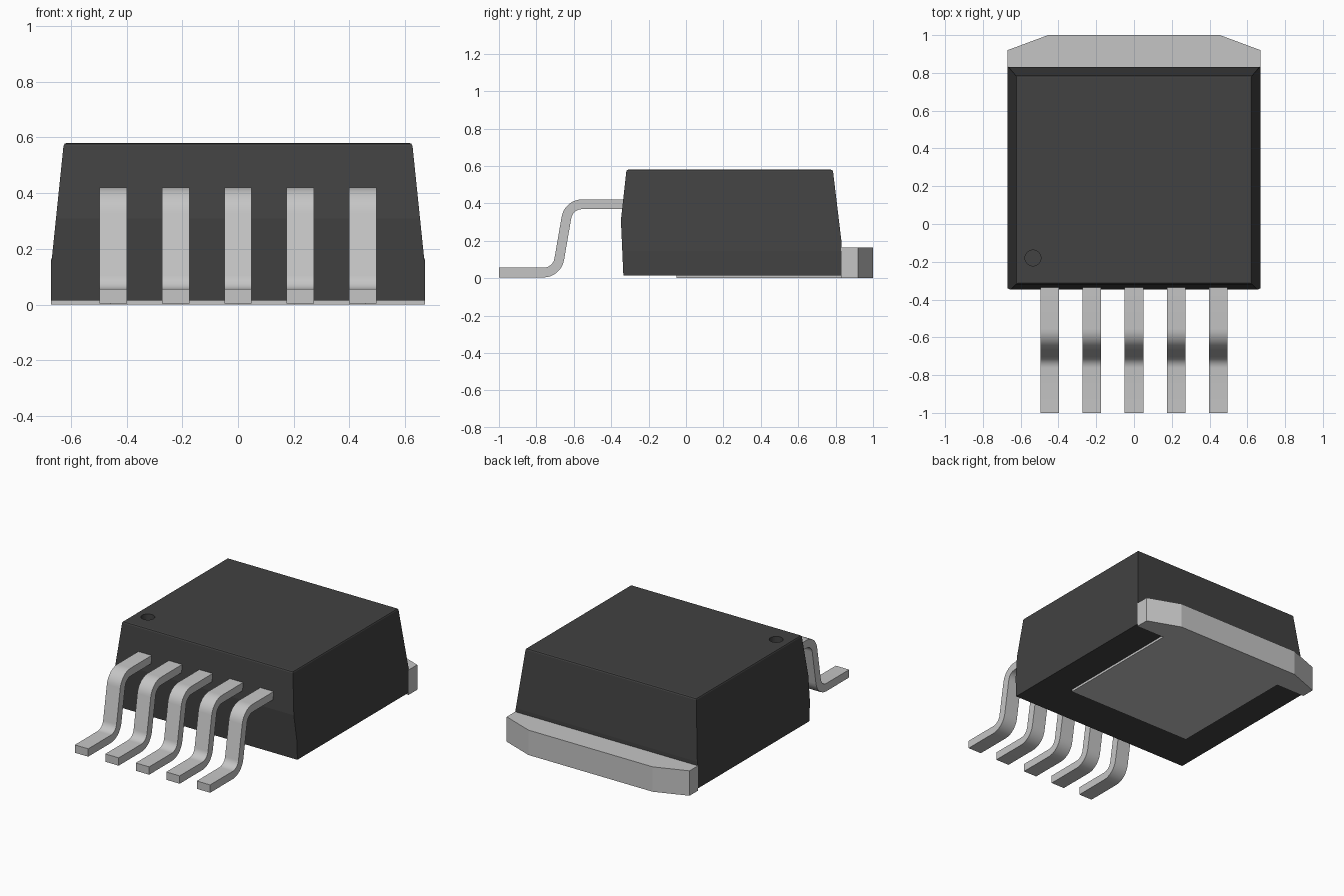
import bpy, bmesh, math
from mathutils import Vector

if "Cube" in bpy.data.objects:
    bpy.data.objects.remove(bpy.data.objects["Cube"], do_unlink=True)


def material(name, value):
    m = bpy.data.materials.new(name)
    m.use_nodes = True
    m.diffuse_color = (value, value, value, 1)
    bsdf = next(n for n in m.node_tree.nodes if n.type == 'BSDF_PRINCIPLED')
    bsdf.inputs["Base Color"].default_value = m.diffuse_color
    return m


black = material("black plastic", 0.054)
metal = material("tinned metal", 0.56)


def add_object(name, bm, mat):
    bmesh.ops.recalc_face_normals(bm, faces=bm.faces)
    mesh = bpy.data.meshes.new(name)
    bm.to_mesh(mesh)
    bm.free()
    mesh.materials.append(mat)
    ob = bpy.data.objects.new(name, mesh)
    bpy.context.collection.objects.link(ob)
    return ob


def select_only(ob):
    bpy.ops.object.select_all(action='DESELECT')
    ob.select_set(True)
    bpy.context.view_layer.objects.active = ob


def prism(name, outline, offset, mat):
    """Extrude a closed outline of 3D points by an offset."""
    bm = bmesh.new()
    face = bm.faces.new([bm.verts.new(p) for p in outline])
    ext = bmesh.ops.extrude_face_region(bm, geom=[face])
    verts = [g for g in ext["geom"] if isinstance(g, bmesh.types.BMVert)]
    bmesh.ops.translate(bm, verts=verts, vec=offset)
    return add_object(name, bm, mat)


def sample(profile, z):
    """Linear interpolation in a list of (z, value) pairs."""
    for (z0, v0), (z1, v1) in zip(profile, profile[1:]):
        if z <= z1:
            return v0 + (v1 - v0) * (z - z0) / (z1 - z0)
    return profile[-1][1]


# Moulded body: each side has its own draft profile
Z0, Z1 = 0.015, 0.58
side = [(Z0, 0.67), (0.145, 0.67), (Z1, 0.625)]
back = [(Z0, 0.832), (0.19, 0.832), (Z1, 0.785)]
front = [(Z0, -0.335), (0.31, -0.348), (Z1, -0.318)]
bm = bmesh.new()
rings = []
for z in (Z0, 0.145, 0.19, 0.31, Z1):
    x, yb, yf = sample(side, z), sample(back, z), sample(front, z)
    rings.append([bm.verts.new(p) for p in
                  ((-x, yf, z), (x, yf, z), (x, yb, z), (-x, yb, z))])
for a, b in zip(rings, rings[1:]):
    for i in range(4):
        j = (i + 1) % 4
        bm.faces.new((a[i], a[j], b[j], b[i]))
bm.faces.new(rings[0][::-1])
top = bm.faces.new(rings[-1])
bmesh.ops.bevel(bm, geom=list(top.edges), offset=0.01, segments=2,
                profile=0.5, affect='EDGES')
body = add_object("body", bm, black)

# Round pin-one dimple sunk into the top
bm = bmesh.new()
bmesh.ops.create_cone(bm, cap_ends=True, segments=32, radius1=0.042,
                      radius2=0.042, depth=0.12)
bmesh.ops.translate(bm, verts=bm.verts, vec=(-0.535, -0.18, Z1))
cutter = add_object("dimple_cutter", bm, black)
cutter.hide_render = True
mod = body.modifiers.new("dimple", 'BOOLEAN')
mod.operation = 'DIFFERENCE'
mod.solver = 'EXACT'
mod.object = cutter
select_only(body)
bpy.ops.object.modifier_apply(modifier=mod.name)
bpy.data.objects.remove(cutter, do_unlink=True)

# Heat tab with the narrower pad exposed under the body
half = [(0.46, -0.05), (0.46, 0.83), (0.67, 0.83), (0.67, 0.92), (0.455, 1.0)]
outline = half + [(-x, y) for x, y in reversed(half)]
prism("heat_tab", [(x, y, 0) for x, y in outline], (0, 0, 0.165), metal)


# Gull-wing leads: a polyline with rounded corners, given thickness
def fillet(points, radius, steps=8):
    pts = [Vector(p) for p in points]
    path = [pts[0]]
    for a, b, c in zip(pts, pts[1:], pts[2:]):
        u, v = (a - b).normalized(), (c - b).normalized()
        half_angle = u.angle(v) / 2
        center = b + (u + v).normalized() * radius / math.sin(half_angle)
        reach = radius / math.tan(half_angle)
        r0, r1 = b + u * reach - center, b + v * reach - center
        sweep = r0.angle(r1)
        for i in range(steps + 1):
            t = i / steps
            path.append(center + (r0 * math.sin((1 - t) * sweep)
                                  + r1 * math.sin(t * sweep)) / math.sin(sweep))
    return path + [pts[-1]]


def thicken(path, thickness):
    upper, lower = [], []
    for i, p in enumerate(path):
        t = (path[min(i + 1, len(path) - 1)] - path[max(i - 1, 0)]).normalized()
        if i in (0, len(path) - 1):
            t = Vector((1, 0))
        n = Vector((-t.y, t.x)) * thickness / 2
        upper.append(p + n)
        lower.append(p - n)
    return upper + lower[::-1]


WIDTH = 0.098
centerline = fillet([(-1, 0.03), (-0.69, 0.03), (-0.627, 0.395), (-0.3, 0.395)],
                    0.085)
lead_outline = thicken(centerline, 0.052)
for i in range(5):
    x = (i - 2) * 0.2235 - WIDTH / 2
    lead = prism(f"lead_{i + 1}", [(x, p.x, p.y) for p in lead_outline],
                 (WIDTH, 0, 0), metal)
    select_only(lead)
    bpy.ops.object.shade_smooth_by_angle(angle=math.radians(30))
